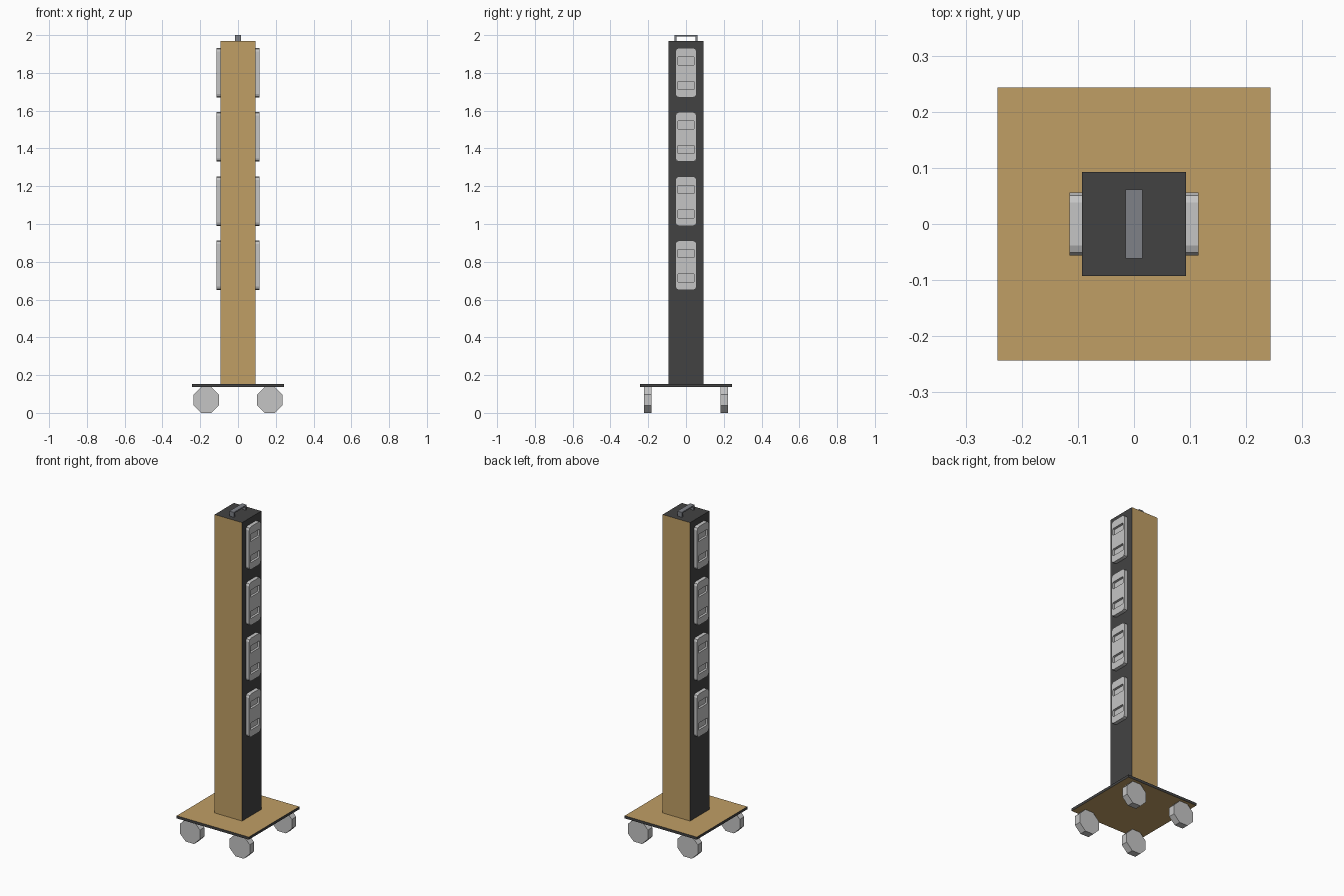
import bpy, bmesh, math
from mathutils import Matrix, Vector

if "Cube" in bpy.data.objects:
    bpy.data.objects.remove(bpy.data.objects["Cube"])


def material(name, rgb):
    m = bpy.data.materials.new(name)
    m.diffuse_color = (*rgb, 1)
    m.use_nodes = True
    m.node_tree.nodes["Principled BSDF"].inputs["Base Color"].default_value = m.diffuse_color
    return m


WOOD = material("light wood", (0.53, 0.345, 0.13))
DARK = material("charcoal", (0.055, 0.055, 0.055))
GREY = material("light grey", (0.56, 0.56, 0.56))
STEEL = material("steel grey", (0.21, 0.22, 0.245))


def finish(name, bm, mats, rule=None):
    bmesh.ops.recalc_face_normals(bm, faces=bm.faces)
    bm.normal_update()
    if rule:
        for f in bm.faces:
            f.material_index = rule(f.normal)
    me = bpy.data.meshes.new(name)
    bm.to_mesh(me)
    bm.free()
    for m in mats:
        me.materials.append(m)
    ob = bpy.data.objects.new(name, me)
    bpy.context.collection.objects.link(ob)
    return ob


def add_box(bm, lo, hi):
    lo, hi = Vector(lo), Vector(hi)
    bmesh.ops.create_cube(bm, size=1, matrix=Matrix.Translation((lo + hi) / 2)
                          @ Matrix.Diagonal((*(hi - lo), 1)))


def add_rounded_plate(bm, x0, x1, half_y, z0, z1, r, seg=2):
    """Rounded rectangle in the yz plane, extruded along x."""
    zc, hz = (z0 + z1) / 2, (z1 - z0) / 2
    pts = []
    for q, (sy, sz) in enumerate(((1, 1), (-1, 1), (-1, -1), (1, -1))):
        for i in range(seg + 1):
            a = math.pi / 2 * (q + i / seg)
            pts.append((x0, sy * (half_y - r) + r * math.cos(a),
                        zc + sz * (hz - r) + r * math.sin(a)))
    f = bm.faces.new([bm.verts.new(p) for p in pts])
    ext = bmesh.ops.extrude_face_region(bm, geom=[f], use_keep_orig=True)
    verts = [v for v in ext["geom"] if isinstance(v, bmesh.types.BMVert)]
    bmesh.ops.translate(bm, verts=verts, vec=(x1 - x0, 0, 0))


# Column: wooden front and back, charcoal sides and ends
bm = bmesh.new()
add_box(bm, (-0.0925, -0.0925, 0.152), (0.0925, 0.0925, 1.97))
finish("column", bm, [WOOD, DARK], lambda n: 0 if abs(n.y) > 0.5 else 1)

# Base board: wooden faces, charcoal edges
bm = bmesh.new()
add_box(bm, (-0.243, -0.243, 0.136), (0.243, 0.243, 0.152))
finish("base_board", bm, [WOOD, DARK], lambda n: 0 if abs(n.z) > 0.5 else 1)

# Eight-sided wheels, flat side down
R = 0.068 / math.cos(math.pi / 8)
for sx in (-1, 1):
    for sy in (-1, 1):
        bm = bmesh.new()
        bmesh.ops.create_cone(
            bm, cap_ends=True, segments=8, radius1=R, radius2=R, depth=0.042,
            matrix=Matrix.Translation((sx * 0.168, sy * 0.2025, 0.068))
            @ Matrix.Rotation(math.pi / 2, 4, 'X')
            @ Matrix.Rotation(math.pi / 8, 4, 'Z'))
        bm.normal_update()
        finish("wheel", bm, [GREY])

# Side holders with two recessed slots each
for s in (-1, 1):
    for z in (0.65, 0.99, 1.33, 1.67):
        bm = bmesh.new()
        add_rounded_plate(bm, s * 0.0915, s * 0.115, 0.056, z, z + 0.262, 0.018)
        holder = finish("side_holder", bm, [GREY])
        bm = bmesh.new()
        for zs in (0.042, 0.172):
            add_rounded_plate(bm, s * 0.101, s * 0.13, 0.045, z + zs, z + zs + 0.043, 0.006)
        cutter = finish("slot_cutter", bm, [GREY])
        cutter.hide_render = True
        mod = holder.modifiers.new("slots", 'BOOLEAN')
        mod.operation = 'DIFFERENCE'
        mod.solver = 'EXACT'
        mod.object = cutter
        bpy.context.view_layer.objects.active = holder
        bpy.ops.object.modifier_apply(modifier=mod.name)
        bpy.data.objects.remove(cutter)

# Carrying handle on top
bm = bmesh.new()
add_box(bm, (-0.015, -0.0615, 1.992), (0.015, 0.0615, 2.0))
for s in (-1, 1):
    y = sorted((s * 0.0615, s * 0.0515))
    add_box(bm, (-0.015, y[0], 1.969), (0.015, y[1], 1.992))
finish("top_handle", bm, [STEEL])
